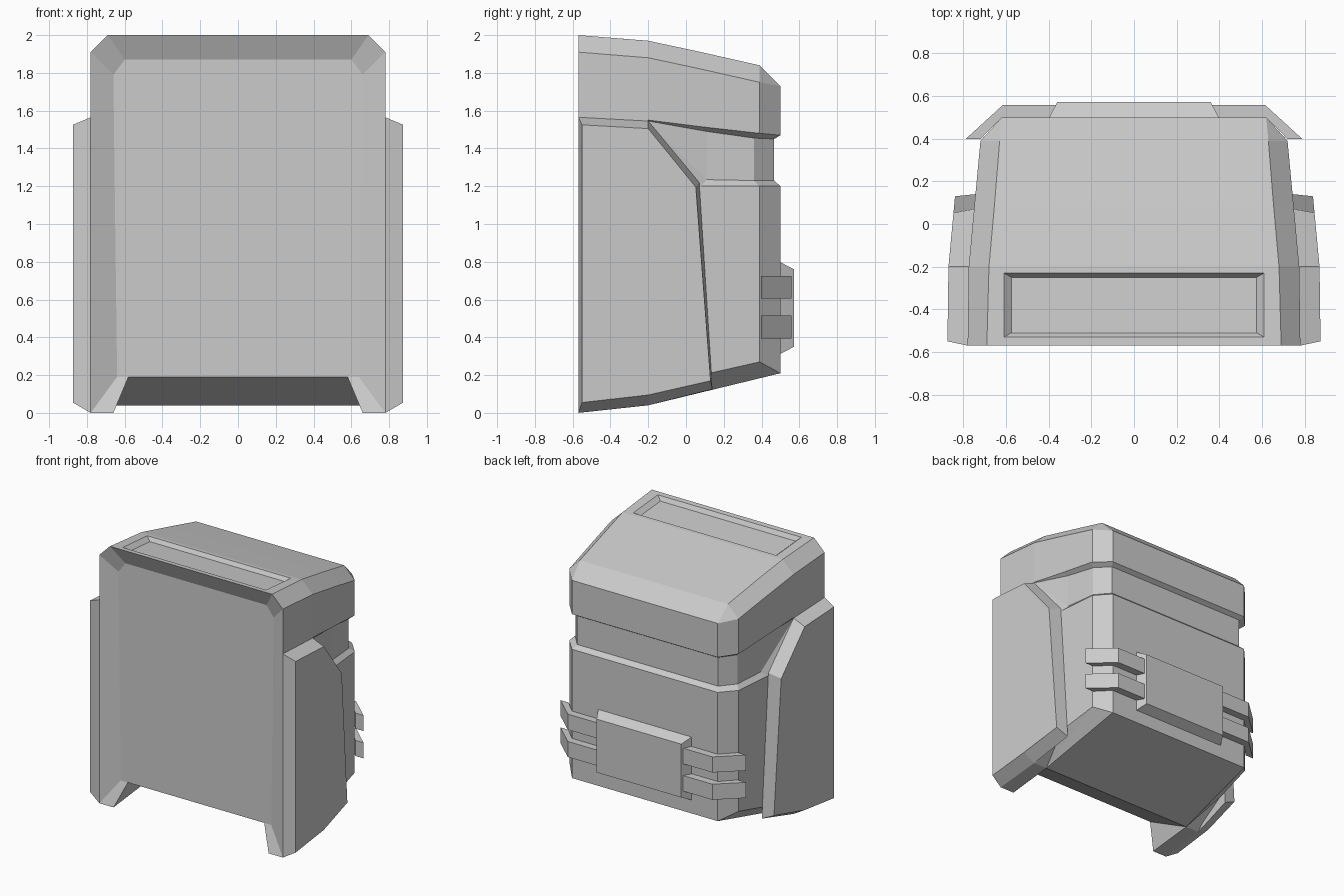
import bpy, bmesh

if "Cube" in bpy.data.objects:
    bpy.data.objects.remove(bpy.data.objects["Cube"])


def mirrored(pts):
    return [(-x, y, z) for x, y, z in reversed(pts)]


def make_object(name, faces):
    """Build a welded flat-shaded mesh from coordinate polygons."""
    bm = bmesh.new()
    for pts in faces:
        clean = [p for i, p in enumerate(pts) if p != pts[i - 1]]
        if len(clean) > 2:
            bm.faces.new([bm.verts.new(p) for p in clean])
    bmesh.ops.remove_doubles(bm, verts=bm.verts, dist=0.0005)
    bmesh.ops.recalc_face_normals(bm, faces=bm.faces)
    mesh = bpy.data.meshes.new(name)
    bm.to_mesh(mesh)
    bm.free()
    ob = bpy.data.objects.new(name, mesh)
    bpy.context.collection.objects.link(ob)
    return ob


def prism(a, b):
    """Closed solid between two matching rings."""
    n = len(a)
    return [a, b[::-1]] + [[a[i], a[(i + 1) % n], b[(i + 1) % n], b[i]] for i in range(n)]


def both(faces):
    return faces + [mirrored(f) for f in faces]


def side_x(y):
    """Half width of the tapering body."""
    if y < -0.2:
        return 0.78 - 0.005 * (y + 0.57) / 0.37
    return 0.775 - 0.055 * (y + 0.2) / 0.59


# --- body: stacked rings of five columns, front to back corner ---
full = [(0.78, -0.57), (0.775, -0.2), (0.749, 0.08), (0.72, 0.39), (0.62, 0.5)]
neck = [(0.78, -0.57), (0.775, -0.2), (0.715, 0.11), (0.69, 0.36), (0.60, 0.467)]
top = [(0.69, -0.57), (0.68, -0.2), (0.655, 0.08), (0.63, 0.39), (0.62, 0.5)]
levels = [
    (full, (0.0, 0.04, 0.2, 0.27, 0.21)),
    (full, (1.55, 1.53, 1.2, 1.2, 1.2)),
    (neck, (1.55, 1.54, 1.235, 1.23, 1.23)),
    (neck, (1.55, 1.545, 1.49, 1.455, 1.45)),
    (full, (1.56, 1.55, 1.515, 1.48, 1.47)),
    (full, (1.91, 1.88, 1.82, 1.75, 1.73)),
    (top, (2.0, 1.97, 1.91, 1.84, 1.73)),
]
rings = [[(x, y, z) for (x, y), z in zip(plan, zs)] for plan, zs in levels]

half, span = [], []
for lo, hi in zip(rings, rings[1:]):
    for i in range(4):
        half.append([lo[i], lo[i + 1], hi[i + 1], hi[i]])
    span.append([lo[4], hi[4]])            # back wall
t = rings[-1]
span += [[t[i], t[i + 1]] for i in (1, 2, 3)]   # top behind the recess

# underside with bevelled flanks and front feet
A, B, C, D, E = rings[0]
lip, foot = (0.66, -0.2, 0.04), (0.66, -0.57, 0.0)
half += [[lip, B, C], [lip, C, D], [lip, D, E], [A, B, lip, foot]]
span.append([lip, E])

# recessed front panel and its sloping rim
P = -0.51
inner = [(0.58, P, 0.19), (0.64, P, 0.19), (0.66, P, 1.79), (0.60, P, 1.87)]
outer = [foot, A, rings[5][0], t[0]]
half += [[outer[i], outer[i + 1], inner[i + 1], inner[i]] for i in range(3)]
half.append([foot, inner[0], lip])
span += [[outer[3], inner[3]], [inner[0], lip], inner]

# shallow recess in the lid


def lid(x, y, drop=0.0):
    return (x, y, 2.0 - 0.081 * (y + 0.57) - drop)


def rect(x, y0, y1, drop=0.0):
    return [lid(-x, y0, drop), lid(x, y0, drop), lid(x, y1, drop), lid(-x, y1, drop)]


edge = [mirrored([t[0]])[0], t[0], t[1], mirrored([t[1]])[0]]
mouth, floor = rect(0.61, -0.53, -0.23), rect(0.575, -0.51, -0.25, 0.03)
recess = [floor]
for a, b in ((edge, mouth), (mouth, floor)):
    recess += [[a[i], a[(i + 1) % 4], b[(i + 1) % 4], b[i]] for i in range(4)]

make_object("body", both(half) + [s + mirrored(s) for s in span] + recess)

# --- raised side panels with bevelled borders ---
base = [(-0.57, 0.0), (-0.2, 0.04), (0.14, 0.125), (0.07, 1.22), (-0.2, 1.545), (-0.57, 1.565)]
face = [(-0.55, 0.055), (-0.2, 0.095), (0.13, 0.17), (0.052, 1.195), (-0.2, 1.505), (-0.55, 1.525)]
panel = prism([(side_x(y), y, z) for y, z in base],
              [(side_x(y) + 0.095, y, z) for y, z in face])
make_object("side_panels", both(panel))

# --- back plate ---


def plate_ring(x, y, z0, z1):
    return [(-x, y, z0), (x, y, z0), (x, y, z1), (-x, y, z1)]


make_object("back_plate", prism(plate_ring(0.40, 0.495, 0.31, 0.80),
                                plate_ring(0.36, 0.572, 0.35, 0.76)))

# --- angled straps wrapping the back corners ---
strap = [(0.34, 0.5), (0.34, 0.558), (0.615, 0.558), (0.79, 0.398), (0.72, 0.398), (0.62, 0.5)]
straps = []
for z in (0.395, 0.605):
    straps += both(prism([(x, y, z) for x, y in strap],
                         [(x, y, z + 0.12) for x, y in strap]))
make_object("corner_straps", straps)
